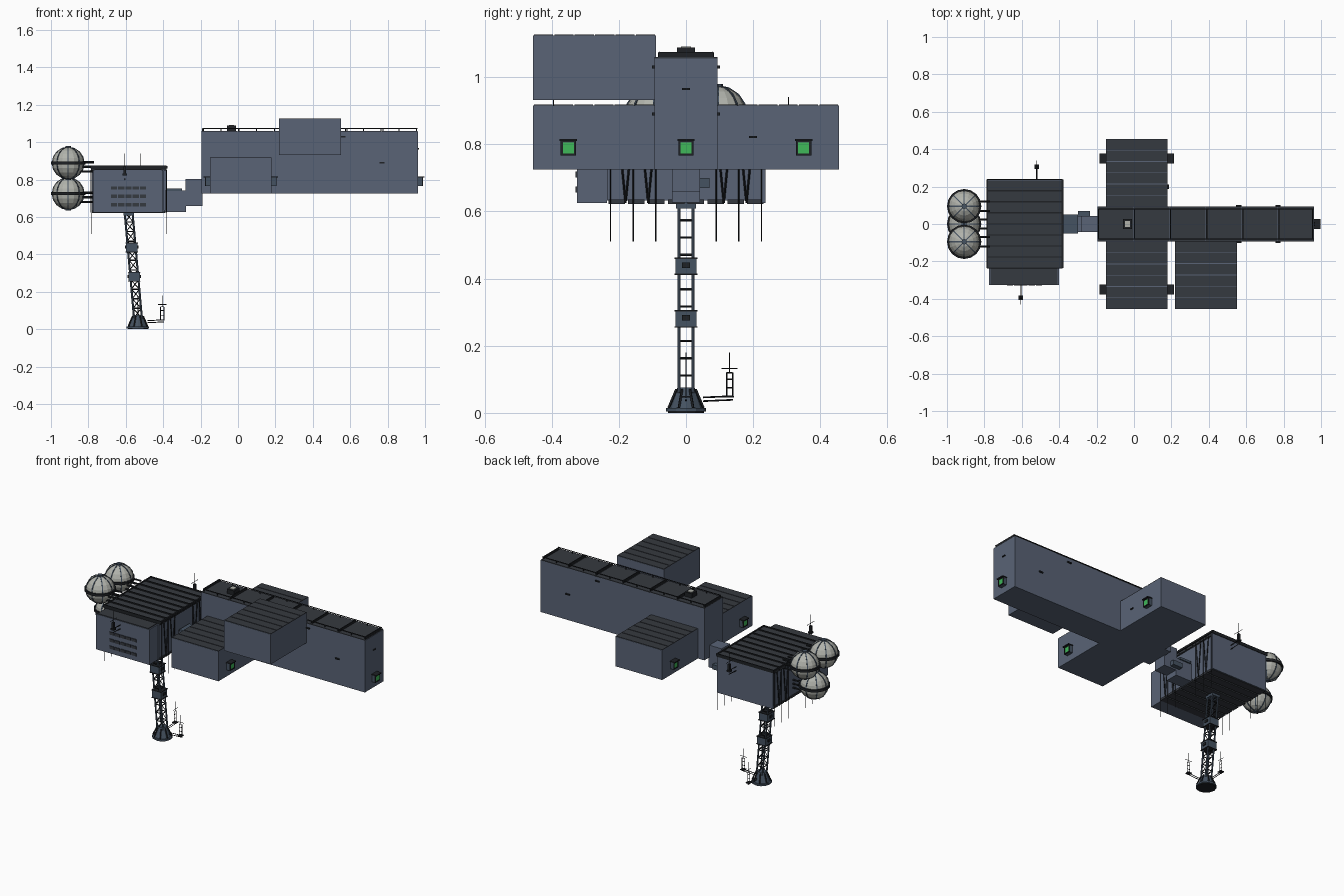
import bpy, bmesh, math
from mathutils import Vector, Matrix

if "Cube" in bpy.data.objects:
    bpy.data.objects.remove(bpy.data.objects["Cube"])


def material(name, rgb):
    m = bpy.data.materials.new(name)
    m.diffuse_color = (*rgb, 1)
    m.use_nodes = True
    m.node_tree.nodes["Principled BSDF"].inputs["Base Color"].default_value = m.diffuse_color
    return m


BLUE = material("blue grey hull", (0.10, 0.125, 0.18))
DARK = material("charcoal roof", (0.036, 0.041, 0.05))
BLACK = material("black metal", (0.013, 0.015, 0.018))
GREEN = material("green window", (0.05, 0.48, 0.10))
PALE = material("pale tank", (0.44, 0.45, 0.41))
STEEL = material("steel blue truss", (0.06, 0.085, 0.12))


class Part:
    """Collects simple solids into one named object."""
    def __init__(self, name, mat):
        self.name, self.mat, self.bm = name, mat, bmesh.new()

    def box(self, x0, x1, y0, y1, z0, z1):
        c = Vector((x0 + x1, y0 + y1, z0 + z1)) / 2
        m = Matrix.Translation(c) @ Matrix.Diagonal((x1 - x0, y1 - y0, z1 - z0, 1))
        bmesh.ops.create_cube(self.bm, size=1, matrix=m)

    def rod(self, p, q, r, r2=None, n=6):
        p, q = Vector(p), Vector(q)
        d = q - p
        m = Matrix.Translation((p + q) / 2) @ d.to_track_quat('Z', 'Y').to_matrix().to_4x4()
        bmesh.ops.create_cone(self.bm, cap_ends=True, segments=n, radius1=r,
                              radius2=r if r2 is None else r2, depth=d.length, matrix=m)

    def ring(self, c, r, w, t, rot=Matrix(), n=16):
        """Rectangular band of width w and thickness t around a local z axis."""
        m = Matrix.Translation(c) @ rot
        loops = [[self.bm.verts.new(m @ Vector((rr * math.cos(a), rr * math.sin(a), z)))
                  for rr, z in ((r, -w), (r + t, -w), (r + t, w), (r, w))]
                 for a in (2 * math.pi * i / n for i in range(n))]
        for i in range(n):
            a, b = loops[i], loops[(i + 1) % n]
            for k in range(4):
                j = (k + 1) % 4
                self.bm.faces.new((a[k], b[k], b[j], a[j]))

    def done(self):
        bmesh.ops.recalc_face_normals(self.bm, faces=self.bm.faces)
        me = bpy.data.meshes.new(self.name)
        self.bm.to_mesh(me)
        self.bm.free()
        me.materials.append(self.mat)
        ob = bpy.data.objects.new(self.name, me)
        bpy.context.collection.objects.link(ob)


# Long hall and the three side modules
hall = Part("long_hall", BLUE)
hall.box(-0.195, 0.963, -0.094, 0.094, 0.725, 1.056)
hall.done()
modules = {"front_module": (-0.15, 0.18, -0.455, -0.094, 0.725, 0.915),
           "back_module": (-0.15, 0.18, 0.094, 0.455, 0.725, 0.915),
           "upper_module": (0.22, 0.55, -0.455, -0.09, 0.932, 1.124)}
for name, dims in modules.items():
    p = Part(name, BLUE)
    p.box(*dims)
    p.done()
    # Roof strips separated by thin seams
    roof = Part(name + "_roof", DARK)
    x0, x1, y0, y1, _, z = dims
    step = (y1 - y0) / 6
    for i in range(6):
        roof.box(x0, x1, y0 + i * step + 0.002, y0 + (i + 1) * step - 0.002, z - 0.001, z + 0.003)
    roof.done()

# Hall roof panels, edge rails and hatch
roof = Part("hall_roof", DARK)
step = 1.158 / 6
for i in range(6):
    x = -0.195 + i * step
    roof.box(x, x + step - 0.003, -0.094, 0.094, 1.054, 1.060)
roof.done()
rails = Part("roof_rails", BLACK)
for y in (-0.08, 0.08):
    rails.rod((-0.19, y, 1.073), (0.96, y, 1.073), 0.003)
    for i in range(13):
        x = -0.185 + i * 0.095
        rails.rod((x, y, 1.055), (x, y, 1.073), 0.003)
for i in range(7):
    x = min(-0.19 + i * step, 0.955)
    rails.box(x - 0.003, x + 0.003, -0.08, 0.08, 1.06, 1.074)
rails.done()
hatch = Part("roof_hatch", BLACK)
hatch.box(-0.06, -0.01, -0.027, 0.027, 1.058, 1.088)
hatch.done()
lid = Part("roof_hatch_lid", PALE)
lid.box(-0.049, -0.021, -0.015, 0.015, 1.086, 1.091)
lid.done()

# Window ports on hall end and module sides
frames, panes = Part("port_frames", BLACK), Part("port_windows", GREEN)
bodies = Part("port_bodies", STEEL)
for x, y, s in ((0.963, 0, 1), (0.18, -0.35, 1), (0.18, 0.35, 1), (-0.15, -0.35, -1), (-0.15, 0.35, -1)):
    def span(a, b):
        return sorted((x + s * a, x + s * b))
    bodies.box(*span(0, 0.022), y - 0.023, y + 0.023, 0.766, 0.812)
    frames.box(*span(0, 0.034), y - 0.026, y + 0.026, 0.810, 0.816)
    for k in (-1, 1):
        frames.box(*span(0.018, 0.026), y + k * 0.020 - 0.003, y + k * 0.020 + 0.003, 0.766, 0.812)
        frames.box(*span(0.018, 0.026), y - 0.023, y + 0.023, 0.789 + k * 0.020 - 0.003, 0.789 + k * 0.020 + 0.003)
    panes.box(*span(0.02, 0.025), y - 0.016, y + 0.016, 0.773, 0.805)
for p in (bodies, frames, panes):
    p.done()

# Small grab handles on the walls
handles = Part("wall_handles", BLACK)
for x, z in ((0.77, 0.89), (0.56, 1.03)):
    for y in (-0.097, 0.097):
        handles.box(x - 0.014, x + 0.014, y - 0.004, y + 0.004, z - 0.004, z + 0.004)
for y, z in ((0.2, 0.822), (0, 0.965)):
    x = 0.18 if y else 0.963
    handles.box(x, x + 0.006, y - 0.012, y + 0.012, z - 0.003, z + 0.003)
handles.done()

# Stepped corridor joining hall and plant block
link = Part("corridor", BLUE)
link.box(-0.39, -0.277, -0.042, 0.042, 0.627, 0.742)
link.box(-0.282, -0.19, -0.042, 0.042, 0.66, 0.802)
link.done()
gear = Part("corridor_fittings", STEEL)
gear.box(-0.30, -0.235, 0.042, 0.07, 0.67, 0.70)
gear.box(-0.38, -0.30, -0.05, 0.05, 0.738, 0.752)
gear.done()

# Plant block with front housing
block = Part("plant_block", BLUE)
block.box(-0.775, -0.395, -0.235, 0.235, 0.632, 0.85)
block.box(-0.775, -0.40, -0.325, -0.235, 0.625, 0.85)
block.box(-0.78, -0.385, 0.225, 0.237, 0.625, 0.865)
block.done()
slats = Part("plant_slats", DARK)
slats.box(-0.768, -0.408, -0.323, -0.235, 0.848, 0.855)
for i in range(8):
    y = -0.235 + i * 0.059
    slats.box(-0.785, -0.385, y + 0.002, y + 0.055, 0.848, 0.868)
    slats.box(-0.78, -0.39, y + 0.004, y + 0.053, 0.622, 0.636)
slats.done()
ribs = Part("plant_roof_ribs", BLACK)
for i in range(9):
    y = -0.235 + i * 0.059
    ribs.box(-0.787, -0.383, y - 0.003, y + 0.003, 0.855, 0.875)
ribs.box(-0.788, -0.780, -0.235, 0.237, 0.86, 0.872)
ribs.box(-0.388, -0.378, -0.235, 0.237, 0.86, 0.872)
ribs.done()

# Front vents in three rows
vents = Part("front_vents", DARK)
for z in (0.665, 0.71, 0.755):
    for i in range(5):
        x = -0.68 + i * 0.039
        vents.box(x, x + 0.033, -0.329, -0.323, z - 0.009, z + 0.009)
vents.done()

# Hanging rods and zigzag bracing at both ends of the block
rods = Part("hanging_rods", BLACK)
for x in (-0.785, -0.383):
    for s in (-1, 1):
        for y in (0.09, 0.157, 0.225):
            rods.rod((x, s * y, 0.51), (x, s * y, 0.865), 0.0017, n=4)
        for y in (0.125, 0.2):
            for k in (-0.022, 0.022):
                rods.rod((x, s * y * 0.9, 0.625), (x, s * y * 0.9 + k, 0.85), 0.003, n=4)
rods.done()

# Three banded storage tanks with pipes
tanks, bands = Part("storage_tanks", PALE), Part("tank_bands", STEEL)
belts, pipes = Part("tank_belts", BLACK), Part("tank_pipes", BLACK)
for y, z in ((-0.095, 0.888), (0.095, 0.888), (0, 0.725)):
    c = Vector((-0.908, y, z))
    bmesh.ops.create_uvsphere(tanks.bm, u_segments=16, v_segments=10, radius=0.085,
                              matrix=Matrix.Translation(c))
    belts.ring(c, 0.081, 0.008, 0.011)
    for i in range(4):
        r = Matrix.Rotation(i * math.pi / 4, 4, 'Z') @ Matrix.Rotation(math.pi / 2, 4, 'X')
        bands.ring(c, 0.081, 0.003, 0.007, r)
    bands.rod(c - Vector((0, 0, 0.09)), c + Vector((0, 0, 0.092)), 0.015, n=8)
    for dy in (-0.025, 0.025):
        for dz in (-0.025, 0, 0.025):
            pipes.rod((-0.85, y + dy, z + dz - 0.02), (-0.77, y + dy, z + dz - 0.02), 0.006)
for p in (tanks, bands, belts, pipes):
    p.done()

# Leaning lattice mast
TOP, FOOT = Vector((-0.585, 0, 0.625)), Vector((-0.535, 0, 0.06))
CORNERS = ((-1, -1), (1, -1), (1, 1), (-1, 1))


def mast(t, corner, h=0.021):
    return FOOT.lerp(TOP, t) + Vector((corner[0] * h, corner[1] * h, 0))


legs, braces = Part("mast_legs", STEEL), Part("mast_braces", BLACK)
for k, c in enumerate(CORNERS):
    legs.rod(mast(0, c), mast(1, c), 0.0055)
    nxt = CORNERS[(k + 1) % 4]
    for i in range(11):
        braces.rod(mast(i / 11, c), mast(i / 11, nxt), 0.0035, n=4)
        if k in (0, 2):
            braces.rod(mast(i / 11, c), mast((i + 1) / 11, nxt), 0.0025, n=4)
legs.done()
braces.done()
boxes, trim = Part("mast_boxes", STEEL), Part("mast_box_trim", BLACK)
for z in (0.28, 0.437):
    x = FOOT.lerp(TOP, (z - 0.06) / 0.565).x
    boxes.box(x - 0.031, x + 0.031, -0.031, 0.031, z - 0.025, z + 0.025)
    for k in (-0.024, 0.024):
        trim.box(x - 0.034, x + 0.034, -0.034, 0.034, z + k - 0.002, z + k + 0.002)
    trim.box(x - 0.036, x + 0.036, -0.012, 0.012, z - 0.005, z + 0.011)
boxes.box(-0.613, -0.557, -0.03, 0.03, 0.608, 0.626)
boxes.done()
trim.done()

# Flared foot with ribs
foot = Part("mast_foot", STEEL)
foot.rod((-0.535, 0, 0.012), (-0.536, 0, 0.075), 0.05, 0.026, n=12)
foot.rod((-0.535, 0, 0.004), (-0.535, 0, 0.014), 0.06, n=12)
foot.done()
ribs = Part("foot_ribs", BLACK)
ribs.rod((-0.535, 0, 0), (-0.535, 0, 0.006), 0.054, n=12)
for i in range(8):
    a = (i + 0.5) * math.pi / 4
    d = Vector((math.cos(a), math.sin(a), 0))
    o = Vector((-0.535, 0, 0))
    ribs.rod(o + d * 0.056 + Vector((0, 0, 0.015)), o + d * 0.031 + Vector((0, 0, 0.07)), 0.004, n=4)
ribs.done()

# Instrument stands on arms beside the foot
stands = Part("instrument_stands", BLACK)
for d in (Vector((1, 0, 0)), Vector((0, 1, 0))):
    o = Vector((-0.535, 0, 0))
    side = Vector((d.y, d.x, 0))
    for z in (0.035, 0.046):
        stands.rod(o + d * 0.05 + Vector((0, 0, z)), o + d * 0.14 + Vector((0, 0, z + 0.004)), 0.0025, n=4)
    e = o + d * 0.13
    stands.box(e.x - 0.013, e.x + 0.013, e.y - 0.013, e.y + 0.013, 0.046, 0.051)
    for k in (-0.009, 0.009):
        stands.rod(e + d * k + Vector((0, 0, 0.05)), e + d * k + Vector((0, 0, 0.12)), 0.002, n=4)
    for z in (0.075, 0.1, 0.12):
        stands.rod(e - d * 0.009 + Vector((0, 0, z)), e + d * 0.009 + Vector((0, 0, z)), 0.002, n=4)
    stands.rod(e + Vector((0, 0, 0.12)), e + Vector((0, 0, 0.18)), 0.0016, n=4)
    stands.rod(e - d * 0.024 + Vector((0, 0, 0.132)), e + d * 0.024 + Vector((0, 0, 0.132)), 0.0016, n=4)
stands.done()

# Aerials on brackets at front and back of the block
aerials = Part("wall_aerials", BLACK)
for x, y, s in ((-0.605, -0.325, -1), (-0.52, 0.235, 1)):
    for z in (0.80, 0.825):
        aerials.rod((x, y, z), (x, y + s * 0.075, z + 0.005), 0.003, n=4)
    yy = y + s * 0.07
    aerials.box(x - 0.012, x + 0.012, yy - 0.012, yy + 0.012, 0.822, 0.832)
    aerials.box(x - 0.007, x + 0.007, yy - 0.007, yy + 0.007, 0.83, 0.87)
    aerials.rod((x, yy, 0.87), (x, yy, 0.94), 0.0018, n=4)
    aerials.rod((x, yy - 0.035, 0.885), (x, yy + 0.035, 0.885), 0.0018, n=4)
aerials.done()
